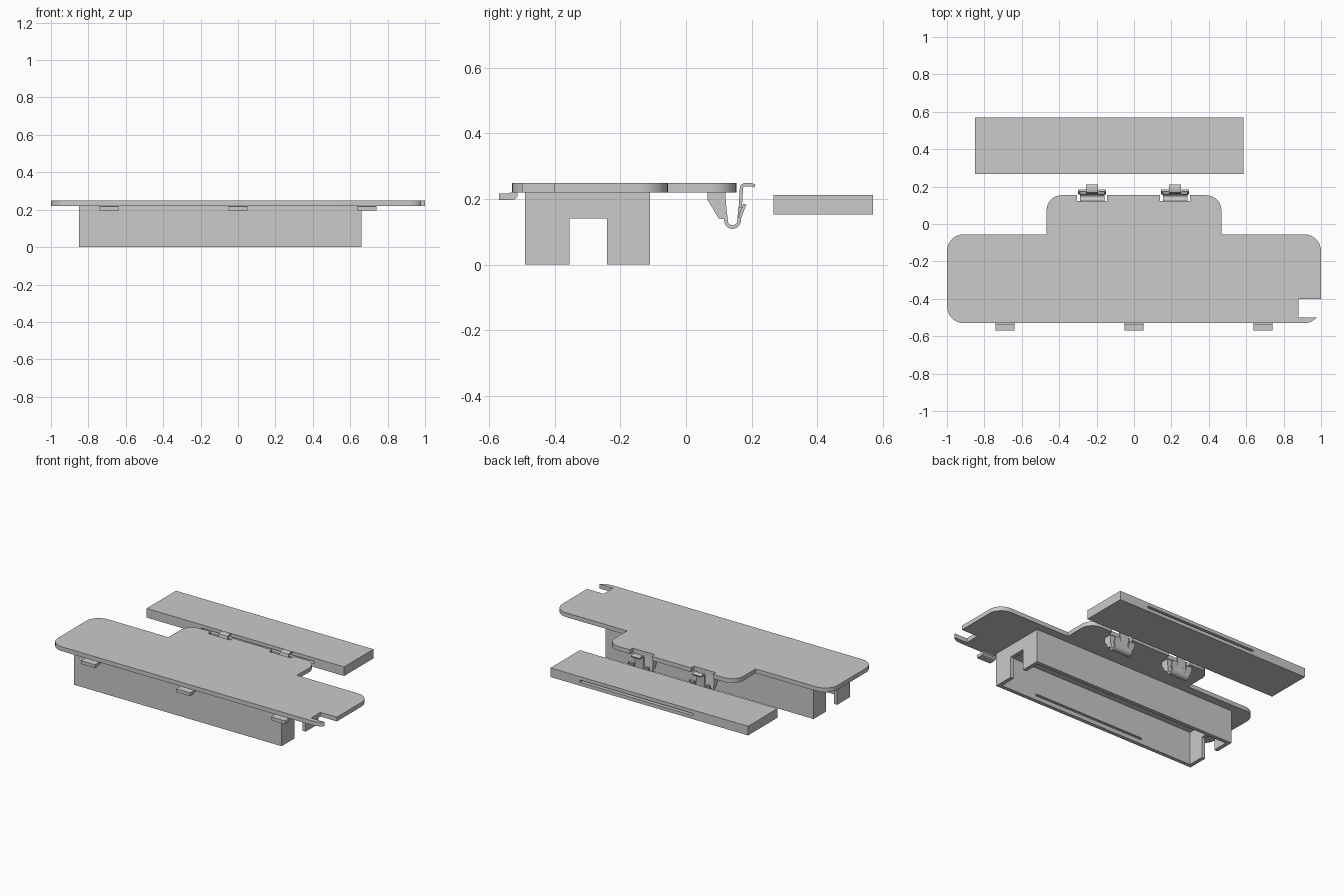
import bpy, bmesh, math
from mathutils import Vector

cube = bpy.data.objects.get("Cube")
if cube:
    bpy.data.objects.remove(cube, do_unlink=True)

grey = bpy.data.materials.new("plain_grey")
grey.use_nodes = True
colour = (0.59, 0.59, 0.59, 1)
grey.diffuse_color = colour
grey.node_tree.nodes["Principled BSDF"].inputs["Base Color"].default_value = colour


def prism(name, points, offset):
    """Extrude a closed outline of 3D points by an offset."""
    bm = bmesh.new()
    face = bm.faces.new([bm.verts.new(p) for p in points])
    new = bmesh.ops.extrude_face_region(bm, geom=[face])["geom"]
    bmesh.ops.translate(bm, vec=Vector(offset),
                        verts=[v for v in new if isinstance(v, bmesh.types.BMVert)])
    bmesh.ops.recalc_face_normals(bm, faces=bm.faces)
    mesh = bpy.data.meshes.new(name)
    bm.to_mesh(mesh)
    bm.free()
    mesh.materials.append(grey)
    obj = bpy.data.objects.new(name, mesh)
    bpy.context.collection.objects.link(obj)
    return obj


def side_prism(name, profile, x0, x1):
    """Extrude a (y, z) profile across x."""
    return prism(name, [(x0, y, z) for y, z in profile], (x1 - x0, 0, 0))


def box(name, x, y, z):
    return side_prism(name, [(y[0], z[0]), (y[1], z[0]), (y[1], z[1]), (y[0], z[1])], *x)


def cut(obj, x, y, z):
    cutter = box("cutter", x, y, z)
    cutter.hide_render = True
    mod = obj.modifiers.new("cut", "BOOLEAN")
    mod.operation = "DIFFERENCE"
    mod.solver = "EXACT"
    mod.object = cutter
    bpy.context.view_layer.objects.active = obj
    bpy.ops.object.modifier_apply(modifier=mod.name)
    bpy.data.objects.remove(cutter, do_unlink=True)


def smooth(obj):
    bpy.ops.object.select_all(action="DESELECT")
    obj.select_set(True)
    bpy.context.view_layer.objects.active = obj
    bpy.ops.object.shade_smooth_by_angle(angle=math.radians(30))


def rounded(corners, steps=8):
    """Outline from (x, y, radius) right-angled corners."""
    out = []
    for i, (x, y, r) in enumerate(corners):
        p = Vector((x, y))
        if r == 0:
            out.append(p)
            continue
        a = (Vector(corners[i - 1][:2]) - p).normalized() * r
        b = (Vector(corners[(i + 1) % len(corners)][:2]) - p).normalized() * r
        for k in range(steps + 1):
            t = k / steps * math.pi / 2
            out.append(p + a * (1 - math.sin(t)) + b * (1 - math.cos(t)))
    return out


def strap(name, path, thick, x0, x1):
    """Bent strip of even thickness following a (y, z) path."""
    pts = [Vector(p) for p in path]
    left, right = [], []
    for i, p in enumerate(pts):
        d = (pts[min(i + 1, len(pts) - 1)] - pts[max(i - 1, 0)]).normalized()
        n = Vector((-d.y, d.x)) * thick / 2
        left.append(p + n)
        right.append(p - n)
    obj = side_prism(name, left + right[::-1], x0, x1)
    smooth(obj)
    return obj


# Cover plate with its rear tongue
BOTTOM, TOP = 0.22, 0.248
outline = rounded([(-1, -0.53, 0.09), (1, -0.53, 0.09), (1, -0.055, 0.09),
                   (0.467, -0.055, 0), (0.467, 0.154, 0.08), (-0.467, 0.154, 0.08),
                   (-0.467, -0.055, 0), (-1, -0.055, 0.09)])
plate = prism("cover_plate", [(p.x, p.y, BOTTOM) for p in outline], (0, 0, TOP - BOTTOM))
cut(plate, (0.88, 1.1), (-0.499, -0.402), (0.1, 0.4))
CLIPS = (-0.224, 0.22)
for cx in CLIPS:
    cut(plate, (cx - 0.08, cx + 0.08), (0.124, 0.3), (0.1, 0.4))
smooth(plate)

# Thin-walled frame under the plate, open below, end walls notched
WALL = 0.025
frame = box("under_frame", (-0.85, 0.66), (-0.49, -0.11), (0, BOTTOM))
cut(frame, (-0.85 + WALL, 0.66 - WALL), (-0.49 + WALL, -0.11 - WALL), (-0.1, 0.4))
cut(frame, (-1, 1), (-0.355, -0.24), (-0.1, 0.14))
# Groove along the inside of the front wall
cut(frame, (-0.45, 0.37), (-0.478, -0.4), (0.028, 0.042))

# Separate bar behind the plate, slotted through
bar = box("rear_bar", (-0.85, 0.585), (0.266, 0.57), (0.152, 0.212))
cut(bar, (-0.45, 0.37), (0.2, 0.7), (0.175, 0.189))

# Front locating tabs
for i, cx in enumerate((-0.69, 0, 0.69)):
    side_prism(f"front_tab_{i + 1}",
               [(-0.57, 0.196), (-0.532, 0.196), (-0.52, 0.2), (-0.513, 0.209),
                (-0.513, BOTTOM), (-0.535, BOTTOM), (-0.54, 0.217), (-0.57, 0.217)],
               cx - 0.05, cx + 0.05)

# Spring clips on the rear tongue: U-shaped spring, two barbs, release tab, ribs
bend = [(0.142 - 0.02 * math.cos(math.pi * k / 10), 0.134 - 0.02 * math.sin(math.pi * k / 10))
        for k in range(11)]
for i, cx in enumerate(CLIPS):
    strap(f"clip_spring_{i + 1}",
          [(0.113, 0.234), (0.117, 0.18)] + bend + [(0.165, 0.175)],
          0.011, cx - 0.065, cx + 0.065)
    strap(f"clip_release_{i + 1}",
          [(0.165, 0.165), (0.169, 0.233), (0.171, 0.24), (0.177, 0.243), (0.2, 0.243),
           (0.21, 0.239)], 0.01, cx - 0.032, cx + 0.032)
    for side, word in ((-1, "right"), (1, "left")):
        inner, outer, rib = (cx + side * d for d in (0.033, 0.075, 0.058))
        strap(f"clip_barb_{i + 1}_{word}", [(0.163, 0.142), (0.179, 0.184)], 0.01,
              min(inner, outer), max(inner, outer))
        side_prism(f"clip_rib_{i + 1}_{word}",
                   [(0.065, BOTTOM), (0.065, 0.198), (0.1, 0.14), (0.12, 0.138),
                    (0.113, BOTTOM)], rib - 0.007, rib + 0.007)
